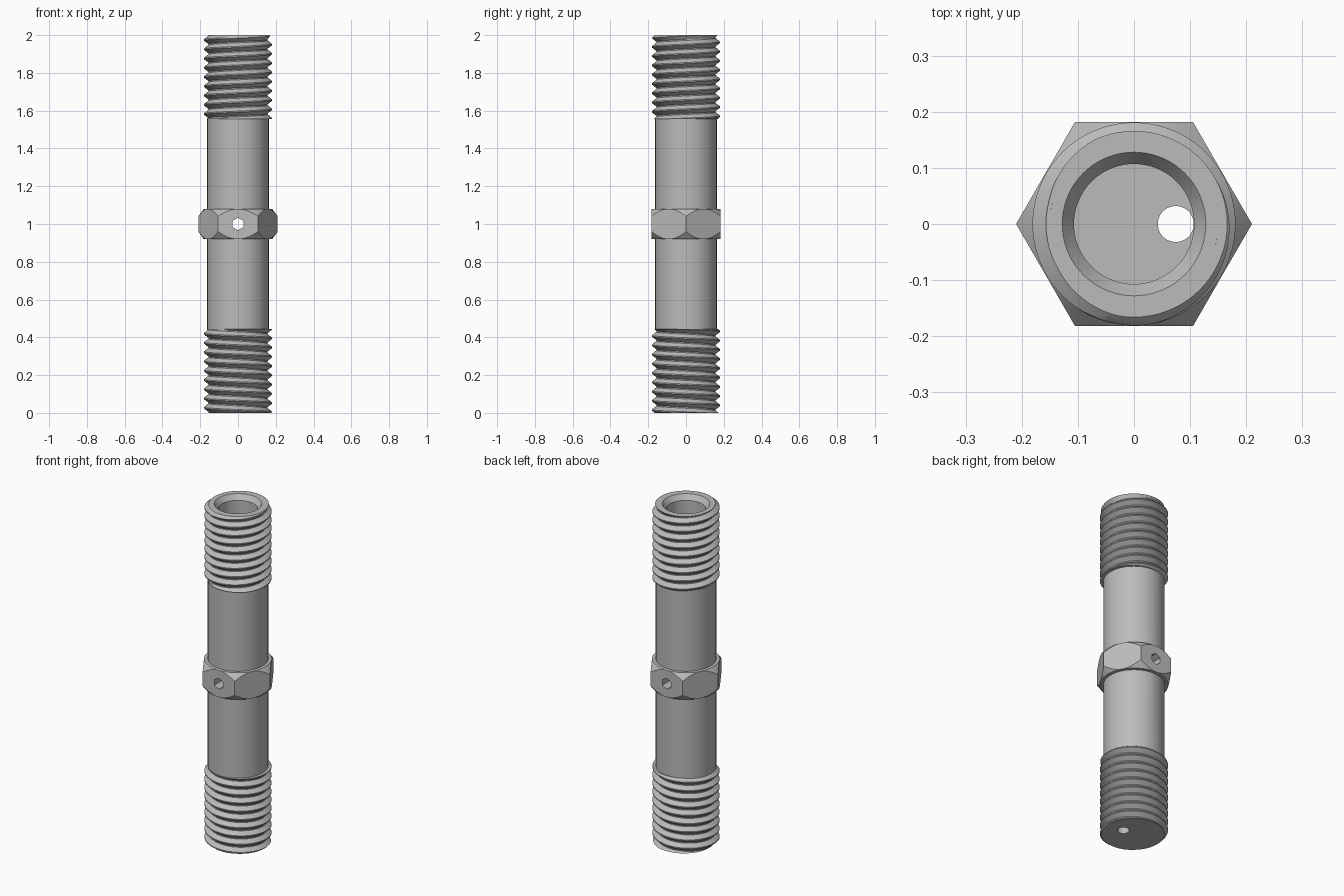
import bpy, bmesh, math
from mathutils import Vector

if "Cube" in bpy.data.objects:
    bpy.data.objects.remove(bpy.data.objects["Cube"])

N = 72
TAU = math.tau
BODY_R, CORE_R, BORE_R = 0.163, 0.15, 0.107
THREAD_LEN, PITCH, ROOT, CREST = 0.445, 0.049, 0.157, 0.181

steel = bpy.data.materials.new("steel grey")
steel.use_nodes = True
steel.diffuse_color = (0.5, 0.5, 0.5, 1)
steel.node_tree.nodes["Principled BSDF"].inputs["Base Color"].default_value = (0.5, 0.5, 0.5, 1)


def add_object(name, bm):
    bmesh.ops.remove_doubles(bm, verts=bm.verts, dist=1e-5)
    bmesh.ops.recalc_face_normals(bm, faces=bm.faces)
    mesh = bpy.data.meshes.new(name)
    bm.to_mesh(mesh)
    bm.free()
    mesh.materials.append(steel)
    obj = bpy.data.objects.new(name, mesh)
    bpy.context.collection.objects.link(obj)
    return obj


def activate(obj):
    bpy.ops.object.select_all(action='DESELECT')
    obj.select_set(True)
    bpy.context.view_layer.objects.active = obj


def smooth(obj):
    activate(obj)
    bpy.ops.object.shade_smooth_by_angle(angle=math.radians(20))


def loft_loop(name, rings):
    """Join rings of points into a closed, hollow solid."""
    bm = bmesh.new()
    loops = [[bm.verts.new(p) for p in ring] for ring in rings]
    for a, b in zip(loops, loops[1:] + loops[:1]):
        for j in range(N):
            k = (j + 1) % N
            bm.faces.new((a[j], a[k], b[k], b[j]))
    return add_object(name, bm)


def circle(r, z, cx=0.0):
    return [(cx + r * math.cos(TAU * j / N), r * math.sin(TAU * j / N), z) for j in range(N)]


# Hollow shaft with a blind bore and an offset hole through its floor
shaft = loft_loop("hollow_shaft", [
    circle(CORE_R, 0), circle(CORE_R, THREAD_LEN - 0.005),
    circle(BODY_R, THREAD_LEN - 0.005), circle(BODY_R, 2.005 - THREAD_LEN),
    circle(CORE_R, 2.005 - THREAD_LEN), circle(CORE_R, 2),
    circle(0.128, 2), circle(BORE_R, 1.97), circle(BORE_R, 0.06),
    circle(0.032, 0.06, 0.0745), circle(0.032, 0, 0.0745)])

# Hexagonal collar with conically chamfered corners
APOTHEM, HALF = 0.182, 0.08


def hex_ring(side):
    ring = []
    for j in range(N):
        a = TAU * j / N
        r = APOTHEM / math.cos(a % (TAU / 6) - TAU / 12)
        z = 1 + side * (HALF - (r - APOTHEM) * 1.4)
        ring.append((r * math.cos(a), r * math.sin(a), z))
    return ring


collar = loft_loop("hex_collar", [
    circle(CORE_R, 1 - HALF), circle(APOTHEM - 0.001, 1 - HALF), hex_ring(-1),
    hex_ring(1), circle(APOTHEM - 0.001, 1 + HALF), circle(CORE_R, 1 + HALF)])

# Six-sided cross hole from front to back
bm = bmesh.new()
bmesh.ops.create_cone(bm, cap_ends=True, segments=6, radius1=0.033, radius2=0.033, depth=1)
cutter = add_object("cross_hole_cutter", bm)
cutter.location.z = 1
cutter.rotation_euler.x = math.pi / 2
cutter.hide_render = True
for part in (shaft, collar):
    activate(part)
    cut = part.modifiers.new("cross_hole", 'BOOLEAN')
    cut.operation, cut.solver, cut.object = 'DIFFERENCE', 'EXACT', cutter
    bpy.ops.object.modifier_apply(modifier=cut.name)
    smooth(part)
bpy.data.objects.remove(cutter)


def thread(name, z0, z1, hand, end_z, end_r):
    """Helical V-thread trimmed flat at both ends, with a light end chamfer."""
    profile = [(0.0, ROOT), (0.12, ROOT), (0.5, CREST), (0.62, CREST)]
    turns = math.ceil((z1 - z0) / PITCH) + 2
    bm = bmesh.new()
    rows = []
    for t in range(turns):
        for f, r in profile:
            row = []
            for j in range(N + 1):
                a = TAU * j / N
                z = z0 + (t - 1.5 + f + j / N) * PITCH
                row.append(bm.verts.new((r * math.cos(a), hand * r * math.sin(a), z)))
            rows.append(row)
    for a, b in zip(rows, rows[1:]):
        for j in range(N):
            bm.faces.new((a[j], a[j + 1], b[j + 1], b[j]))
    bmesh.ops.remove_doubles(bm, verts=bm.verts, dist=1e-5)
    for z, direction in ((z0, -1), (z1, 1)):
        bmesh.ops.bisect_plane(bm, geom=bm.verts[:] + bm.edges[:] + bm.faces[:],
                               plane_co=(0, 0, z), plane_no=(0, 0, direction), clear_outer=True)
    # End chamfer
    for v in bm.verts:
        r = v.co.xy.length
        limit = min(r, end_r + abs(v.co.z - end_z))
        v.co.x *= limit / r
        v.co.y *= limit / r
    # Flat end rings closing onto the core
    for z in (z0, z1):
        rim = [e for e in bm.edges if e.is_boundary
               and all(abs(v.co.z - z) < 1e-4 for v in e.verts)]
        new = bmesh.ops.extrude_edge_only(bm, edges=rim)["geom"]
        for v in new:
            if isinstance(v, bmesh.types.BMVert):
                xy = v.co.xy.normalized() * CORE_R
                v.co = Vector((xy.x, xy.y, z))
    smooth(add_object(name, bm))


# Opposed threads at the two ends
thread("upper_thread", 2 - THREAD_LEN, 2, 1, 2, 0.166)
thread("lower_thread", 0, THREAD_LEN, -1, 0, 0.176)
